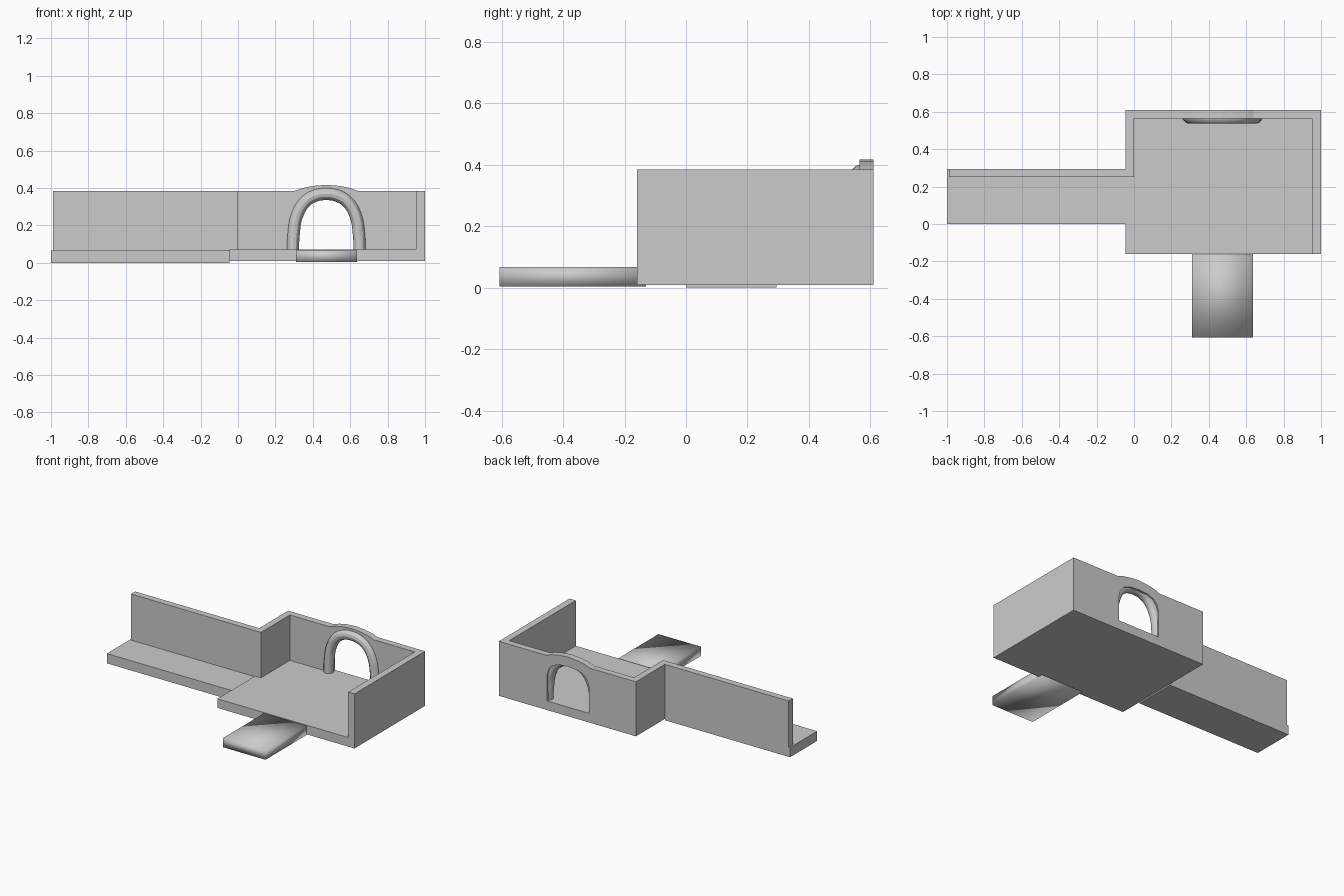
import bpy, bmesh
from mathutils import Vector

if "Cube" in bpy.data.objects:
    bpy.data.objects.remove(bpy.data.objects["Cube"])

def make_object(name, bm):
    bmesh.ops.recalc_face_normals(bm, faces=bm.faces)
    me = bpy.data.meshes.new(name)
    bm.to_mesh(me)
    bm.free()
    ob = bpy.data.objects.new(name, me)
    bpy.context.collection.objects.link(ob)
    return ob

def box(name, x, y, z):
    """Box from (min, max) pairs."""
    bm = bmesh.new()
    bmesh.ops.create_cube(bm, size=1)
    for v in bm.verts:
        v.co = Vector([(r[0] + r[1]) / 2 + c * (r[1] - r[0])
                       for c, r in zip(v.co, (x, y, z))])
    return make_object(name, bm)

def mirrored(half, cx):
    """Complete a left-to-centre (x, z) profile by mirroring about cx."""
    return half + [(2 * cx - x, z) for x, z in reversed(half) if abs(x - cx) > 1e-4]

FLOOR, TOP, CX = 0.072, 0.385, 0.472

# Floors
box("corridor_floor", (-1, -0.045), (0, 0.295), (0, 0.067))
box("room_floor", (-0.045, 1), (-0.16, 0.61), (0.009, FLOOR))

# Plain walls
box("corridor_wall", (-0.99, -0.045), (0.25, 0.295), (0.067, TOP))
box("room_left_wall", (-0.045, 0), (0.25, 0.565), (FLOOR, TOP))
box("room_right_wall", (0.952, 1), (-0.16, 0.565), (FLOOR, TOP))

# Back wall: raised crest over an arched doorway
crest = mirrored([(0.305, TOP), (0.345, 0.4), (0.40, 0.411), (CX, 0.417)], CX)
door = mirrored([(0.312, FLOOR), (0.312, 0.25), (0.325, 0.295), (0.35, 0.325),
                 (0.40, 0.345), (CX, 0.35)], CX)
outline = [(-0.045, FLOOR), (-0.045, TOP)] + crest + [(1, TOP), (1, FLOOR)] + door[::-1]
bm = bmesh.new()
face = bm.faces.new([bm.verts.new((x, 0.565, z)) for x, z in outline])
ext = bmesh.ops.extrude_face_region(bm, geom=[face], use_keep_orig=True)
for v in ext["geom"]:
    if isinstance(v, bmesh.types.BMVert):
        v.co.y = 0.61
bmesh.ops.triangulate(bm, faces=[f for f in bm.faces if len(f.verts) > 4])
make_object("back_wall", bm)

# Round moulding around the doorway
path = mirrored([(0.293, 0.068), (0.297, 0.15), (0.314, 0.25), (0.357, 0.324),
                 (0.41, 0.358), (CX, 0.368)], CX)
cu = bpy.data.curves.new("door_moulding", 'CURVE')
cu.dimensions = '3D'
cu.bevel_depth = 0.033
cu.bevel_resolution = 4
cu.resolution_u = 5
cu.use_fill_caps = True
sp = cu.splines.new('BEZIER')
sp.bezier_points.add(len(path) - 1)
for p, (x, z) in zip(sp.bezier_points, path):
    p.co = (x, 0.57, z)
    p.handle_left_type = p.handle_right_type = 'AUTO'
moulding = bpy.data.objects.new("door_moulding", cu)
bpy.context.collection.objects.link(moulding)
bpy.context.view_layer.objects.active = moulding
moulding.select_set(True)
bpy.ops.object.convert(target='MESH')
bpy.ops.object.shade_smooth_by_angle()

# Smooth-shaded front walkway
walk = box("front_walkway", (0.31, 0.635), (-0.607, -0.13), (0.004, 0.067))
for p in walk.data.polygons:
    p.use_smooth = True
